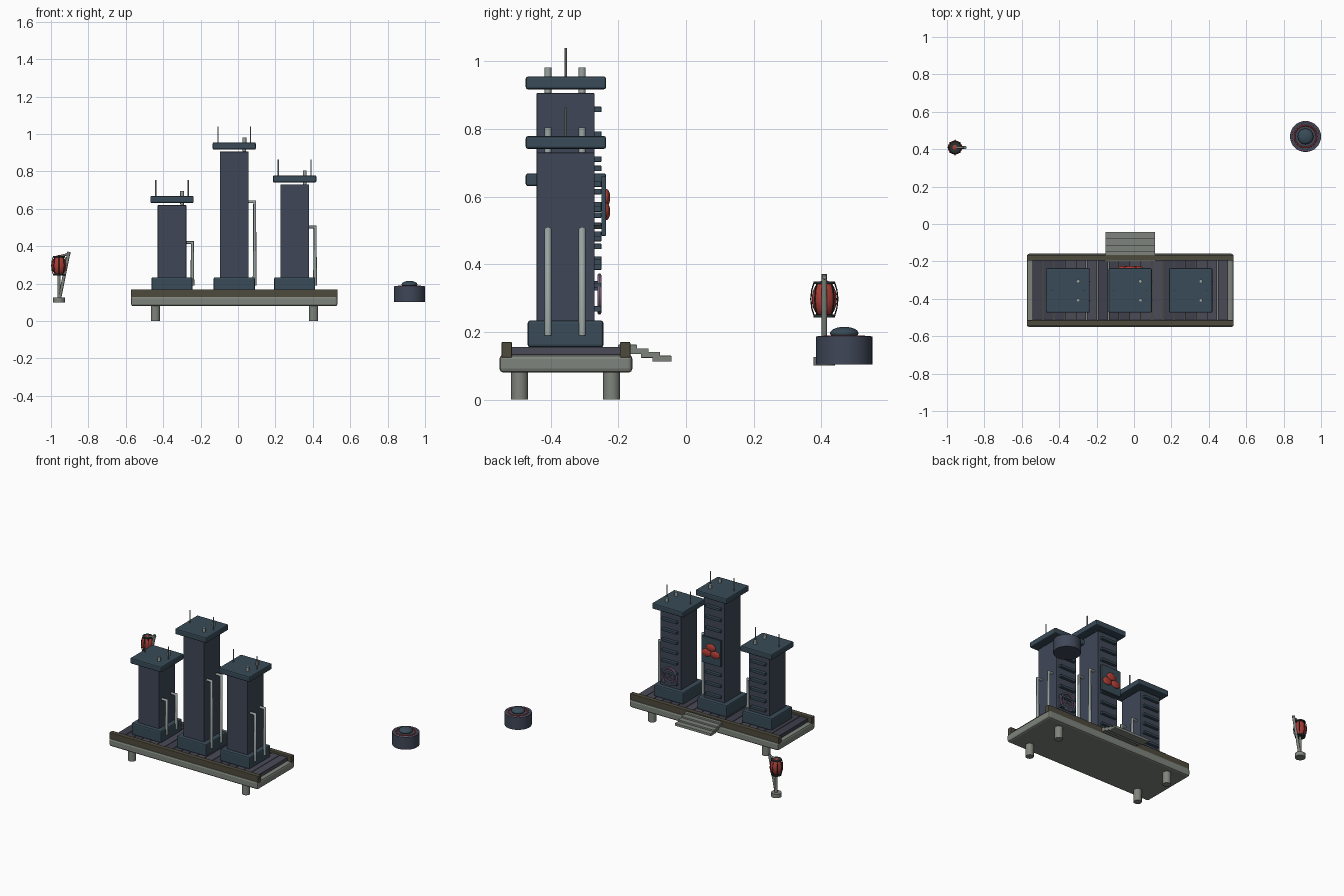
import bpy, math
from mathutils import Vector

if "Cube" in bpy.data.objects:
    bpy.data.objects.remove(bpy.data.objects["Cube"])


def mat(name, c):
    m = bpy.data.materials.new(name)
    m.diffuse_color = (*c, 1)
    m.use_nodes = True
    m.node_tree.nodes["Principled BSDF"].inputs["Base Color"].default_value = m.diffuse_color
    return m


NAVY = mat("navy", (0.05, 0.062, 0.095))
TEAL = mat("teal", (0.04, 0.07, 0.095))
STONE = mat("stone", (0.21, 0.23, 0.20))
PIPE = mat("pipe", (0.32, 0.37, 0.36))
BROWN = mat("brown", (0.075, 0.068, 0.045))
PLANK = [mat("plank_a", (0.05, 0.05, 0.075)), mat("plank_b", (0.07, 0.07, 0.095))]
RED = mat("red", (0.40, 0.045, 0.035))
PINK = mat("pink", (0.35, 0.22, 0.36))
DARK = mat("dark", (0.02, 0.03, 0.03))


def finish(name, m, smooth=False):
    o = bpy.context.object
    o.name = name
    o.data.materials.append(m)
    if smooth:
        bpy.ops.object.shade_smooth_by_angle(angle=math.radians(40))
    return o


def box(name, c, size, m, bevel=0):
    bpy.ops.mesh.primitive_cube_add(size=1, location=c)
    o = finish(name, m)
    o.scale = size
    bpy.ops.object.transform_apply(location=False, rotation=False, scale=True)
    if bevel:
        b = o.modifiers.new("bevel", "BEVEL")
        b.width, b.segments = bevel, 2
    return o


def rod(name, a, b, r, m, verts=16):
    a, b = Vector(a), Vector(b)
    bpy.ops.mesh.primitive_cylinder_add(vertices=verts, radius=r, depth=(b - a).length,
                                        location=(a + b) / 2)
    o = finish(name, m, True)
    o.rotation_euler = (b - a).to_track_quat('Z', 'Y').to_euler()
    return o


def ball(name, c, s, m):
    bpy.ops.mesh.primitive_uv_sphere_add(segments=24, ring_count=14, radius=1, location=c)
    o = finish(name, m, True)
    o.scale = s
    return o


def ring(name, c, R, r, m, rot=(0, 0, 0)):
    bpy.ops.mesh.primitive_torus_add(major_radius=R, minor_radius=r, major_segments=32,
                                     minor_segments=8, location=c, rotation=rot)
    return finish(name, m, True)


def tube(name, pts, r, m):
    cu = bpy.data.curves.new(name, 'CURVE')
    cu.dimensions, cu.bevel_depth, cu.bevel_resolution = '3D', r, 2
    cu.use_fill_caps = True
    s = cu.splines.new('POLY')
    s.points.add(len(pts) - 1)
    for p, q in zip(s.points, pts):
        p.co = (*q, 1)
    cu.materials.append(m)
    o = bpy.data.objects.new(name, cu)
    bpy.context.collection.objects.link(o)


X0, Y0 = -0.02, -0.355

# platform slab, legs and long rails
box("platform_slab", (X0, Y0, 0.106), (1.104, 0.393, 0.053), STONE, 0.012)
for x in (-0.441, 0.404):
    for y in (-0.492, -0.22):
        rod("platform_leg", (x, y, 0), (x, y, 0.09), 0.025, STONE, 20)
for y in (-0.53, -0.18):
    box("side_rail", (X0, y, 0.147), (1.104, 0.031, 0.046), BROWN, 0.003)

# deck planks
n = 18
for i in range(n):
    w = 1.05 / n
    box("deck_plank", (X0 - 0.525 + w * (i + 0.5), Y0, 0.144), (w - 0.004, 0.324, 0.024),
        PLANK[(i * 7 // 3) % 2])

# steps down from the platform
for i in range(4):
    box("step", (X0, -0.173 + 0.034 * i, 0.154 - 0.011 * i), (0.267, 0.056, 0.017), STONE, 0.002)

# towers: centre x, roof height, pipe elbow height, ledge count
for x, top, elbow, ledges in ((-0.353, 0.62, 0.42, 6), (X0, 0.906, 0.638, 9), (0.303, 0.73, 0.503, 7)):
    box("tower_body", (x, -0.356, (top + 0.15) / 2), (0.153, 0.172, top - 0.15), NAVY, 0.003)
    box("tower_base", (x, -0.356, 0.194), (0.22, 0.224, 0.08), TEAL, 0.008)
    box("tower_cap", (x, -0.355, top + 0.03), (0.232, 0.238, 0.038), TEAL, 0.007)
    # pipes climb the side, turn in and leave through the cap
    for y in (-0.408, -0.307):
        tube("side_pipe", [(x + 0.109, y, 0.19), (x + 0.109, y, elbow), (x + 0.054, y, elbow),
                           (x + 0.054, y, top + 0.075)], 0.0105, PIPE)
    for s in (-1, 1):
        rod("antenna", (x + s * 0.087, -0.356, top + 0.04), (x + s * 0.087, -0.356, top + 0.134),
            0.0035, PIPE, 8)
    # window ledges on the back
    gap = (top - 0.29) / (ledges - 1 + 0.35)
    for i in range(ledges):
        box("window_ledge", (x, -0.262, 0.268 + gap * i), (0.112, 0.024, 0.016), TEAL, 0.002)

# sign board with three petals
box("sign_board", (X0, -0.243, 0.572), (0.145, 0.014, 0.176), TEAL, 0.003)
for z in (0.51, 0.635):
    box("sign_bracket", (X0, -0.26, z), (0.09, 0.03, 0.012), DARK)
for dx, z in ((0, 0.597), (-0.033, 0.556), (0.033, 0.556)):
    ball("sign_petal", (X0 + dx, -0.235, z), (0.034, 0.011, 0.025), RED)

# round emblem ring on the right tower
for R, r in ((0.055, 0.006), (0.036, 0.004)):
    ring("wall_ring", (0.303, -0.256, 0.312), R, r, PINK, (math.pi / 2, 0, 0))
for k in range(2):
    a = math.pi * (k / 2 + 0.25)
    d = Vector((math.cos(a), 0, math.sin(a))) * 0.054
    c = Vector((0.303, -0.256, 0.312))
    rod("ring_spoke", c - d, c + d, 0.003, PINK, 8)

# lantern on a stand
LX, LY, LZ = -0.957, 0.409, 0.297
rod("lantern_base", (LX, LY, 0.1), (LX, LY, 0.126), 0.032, STONE, 20)
rod("lantern_post", (LX, LY, 0.12), (LX, LY, 0.25), 0.008, STONE)
rod("lantern_arm", (LX + 0.003, LY, 0.12), (LX + 0.053, LY, 0.37), 0.0085, STONE)
rod("lantern_hook", (LX, LY, 0.345), (LX + 0.06, LY, 0.362), 0.006, STONE)
ball("lantern_body", (LX, LY, LZ), (0.039, 0.037, 0.056), RED)
for z in (0.247, 0.345):
    rod("lantern_rim", (LX, LY, z - 0.004), (LX, LY, z + 0.004), 0.032, DARK, 20)
for k in range(8):
    a = k * math.pi / 4
    tube("lantern_rib", [(LX + math.cos(a) * r, LY + math.sin(a) * r, LZ + z) for r, z in
                         ((0.03, -0.05), (0.037, -0.027), (0.04, 0), (0.037, 0.027), (0.03, 0.05))],
         0.002, DARK)

# round drum with a dome
PX, PY = 0.917, 0.468
rod("drum_body", (PX, PY, 0.103), (PX, PY, 0.186), 0.083, NAVY, 32)
ring("drum_outer_ring", (PX, PY, 0.185), 0.077, 0.003, PINK)
ring("drum_red_ring", (PX, PY, 0.186), 0.059, 0.004, RED)
ball("drum_dome", (PX, PY, 0.196), (0.042, 0.042, 0.019), TEAL)
